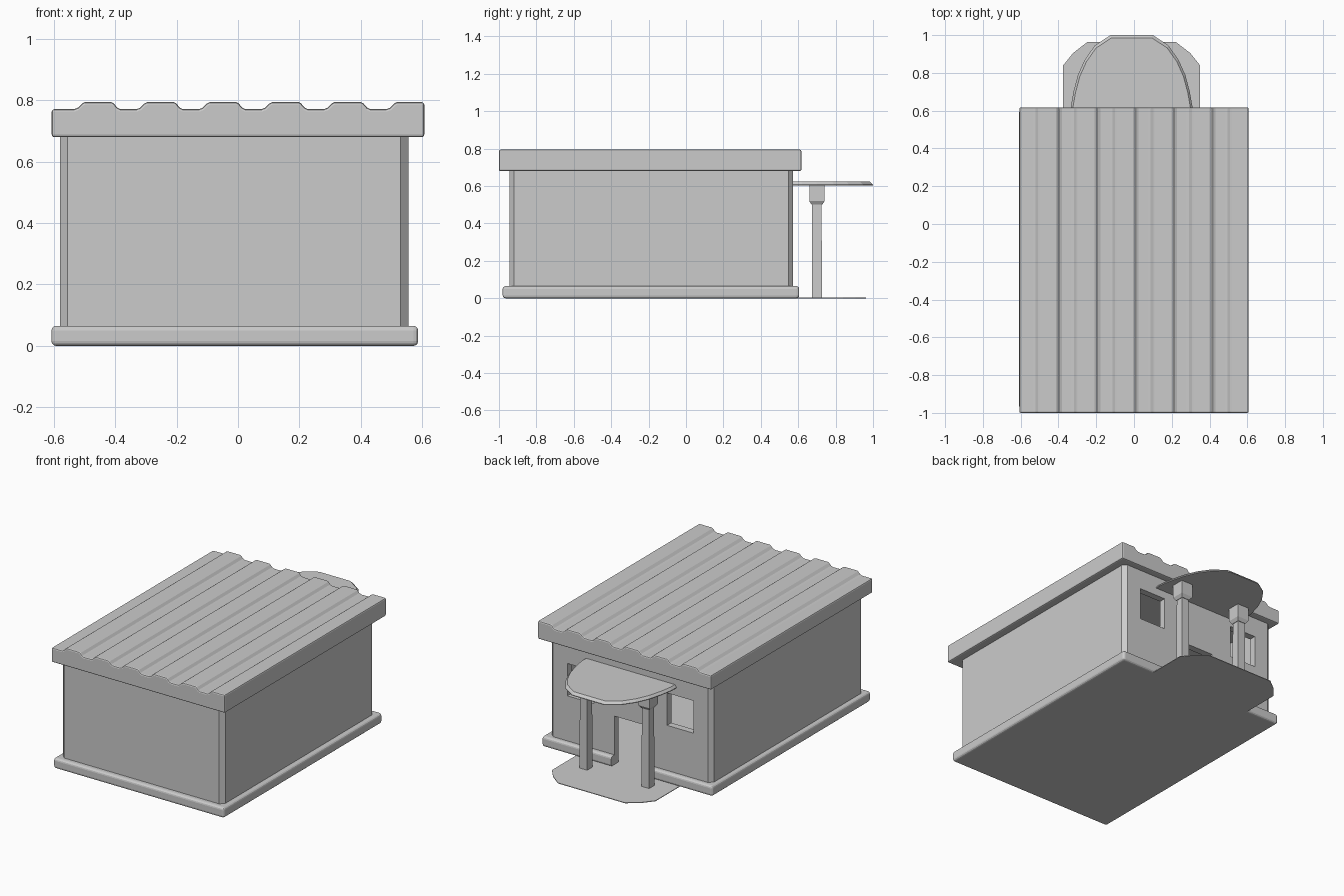
import bpy, bmesh, math

if "Cube" in bpy.data.objects:
    bpy.data.objects.remove(bpy.data.objects["Cube"])

grey = bpy.data.materials.new("plain_grey")
grey.diffuse_color = (0.6, 0.6, 0.6, 1)
grey.use_nodes = True
grey.node_tree.nodes["Principled BSDF"].inputs["Base Color"].default_value = grey.diffuse_color


def finish(name, bm):
    bmesh.ops.recalc_face_normals(bm, faces=bm.faces)
    me = bpy.data.meshes.new(name)
    bm.to_mesh(me)
    bm.free()
    me.materials.append(grey)
    ob = bpy.data.objects.new(name, me)
    bpy.context.collection.objects.link(ob)
    return ob


def loft(name, rings):
    """Join matching rings of points into a closed solid."""
    bm = bmesh.new()
    rows = [[bm.verts.new(p) for p in ring] for ring in rings]
    n = len(rows[0])
    for a, b in zip(rows, rows[1:]):
        for i in range(n):
            j = (i + 1) % n
            bm.faces.new((a[i], a[j], b[j], b[i]))
    bm.faces.new(rows[0][::-1])
    bm.faces.new(rows[-1])
    return finish(name, bm)


def prism(name, outline, z0, z1):
    return loft(name, [[(x, y, z) for x, y in outline] for z in (z0, z1)])


def box(name, x0, x1, y0, y1, z0, z1):
    return prism(name, [(x0, y0), (x1, y0), (x1, y1), (x0, y1)], z0, z1)


def apply(ob, mod):
    bpy.ops.object.select_all(action='DESELECT')
    bpy.context.view_layer.objects.active = ob
    ob.select_set(True)
    bpy.ops.object.modifier_apply(modifier=mod.name)


def bevel(ob, width, segments):
    m = ob.modifiers.new("bevel", 'BEVEL')
    m.width, m.segments = width, segments
    m.limit_method, m.angle_limit = 'ANGLE', math.radians(50)
    apply(ob, m)


def cut(ob, *dims):
    cutter = box("cutter", *dims)
    cutter.hide_render = True
    m = ob.modifiers.new("cut", 'BOOLEAN')
    m.operation, m.solver, m.object = 'DIFFERENCE', 'EXACT', cutter
    apply(ob, m)
    bpy.data.objects.remove(cutter, do_unlink=True)


FLOOR = 0.004
CX = -0.0125                      # centre line of the house body
ROOM = (-0.535, 0.51, -0.90, 0.53)

# Base: rounded plinth hollowed to a floor, with a gap at the door
base = box("base", -0.608, 0.587, -0.98, 0.605, 0, 0.065)
bevel(base, 0.015, 3)
cut(base, *ROOM, FLOOR, 0.2)
cut(base, CX - 0.1125, CX + 0.1125, 0.4, 0.7, FLOOR, 0.2)

# Walls: hollow body with chamfered corners, a door and two windows
x0, x1, y0, y1, c = -0.58, 0.555, -0.945, 0.573, 0.025
walls = prism("walls", [(x0 + c, y0), (x1 - c, y0), (x1, y0 + c), (x1, y1 - c),
                        (x1 - c, y1), (x0 + c, y1), (x0, y1 - c), (x0, y0 + c)],
              0.002, 0.69)
cut(walls, *ROOM, -0.1, 0.8)
cut(walls, CX - 0.1125, CX + 0.1125, 0.4, 0.7, -0.1, 0.31)
for s in (-1, 1):
    wx = CX + s * 0.349
    cut(walls, wx - 0.093, wx + 0.093, 0.4, 0.7, 0.35, 0.555)

# Roof: ribbed sheet profile extruded along the house
profile = [(-0.607, 0.68), (-0.607, 0.771)]
for i in range(6):
    a = -0.5 + i * 0.2035
    profile += [(a - 0.035, 0.771), (a - 0.022, 0.776), (a - 0.008, 0.79), (a, 0.794)]
    if i < 5:
        profile += [(a + 0.087, 0.794), (a + 0.095, 0.79),
                    (a + 0.107, 0.776), (a + 0.118, 0.771)]
profile += [(0.607, 0.794), (0.607, 0.68)]
roof = loft("roof", [[(x, y, z) for x, z in profile] for y in (-1.0, 0.617)])
bevel(roof, 0.008, 2)

# Porch floor: thin plate with clipped corners
half = [(0.3625, 0.59), (0.3625, 0.84), (0.31, 0.905), (0.235, 0.963)]
prism("porch_floor", [(CX + x, y) for x, y in half]
      + [(CX - x, y) for x, y in reversed(half)], 0, FLOOR)

# Canopy: rounded plate with a sloping rim
arc = [(0.322, 0.565), (0.322, 0.62), (0.308, 0.70), (0.284, 0.79),
       (0.248, 0.87), (0.195, 0.945), (0.112, 1.0)]


def canopy_ring(k, z):
    pts = [(x * k, 0.565 + (y - 0.565) * k) for x, y in arc]
    return [(CX + x, y, z) for x, y in pts] + [(CX - x, y, z) for x, y in reversed(pts)]


loft("canopy", [canopy_ring(1, 0.604), canopy_ring(1, 0.608), canopy_ring(0.965, 0.623)])

# Porch posts with tapered capitals
for side, px in (("left", -0.224), ("right", 0.21)):
    def square(h, z):
        return [(px - h, 0.70 - h, z), (px + h, 0.70 - h, z),
                (px + h, 0.70 + h, z), (px - h, 0.70 + h, z)]
    loft(side + "_post", [square(0.027, -0.0), square(0.025, 0.51)])
    loft(side + "_capital", [square(0.028, 0.5), square(0.041, 0.52), square(0.041, 0.606)])
